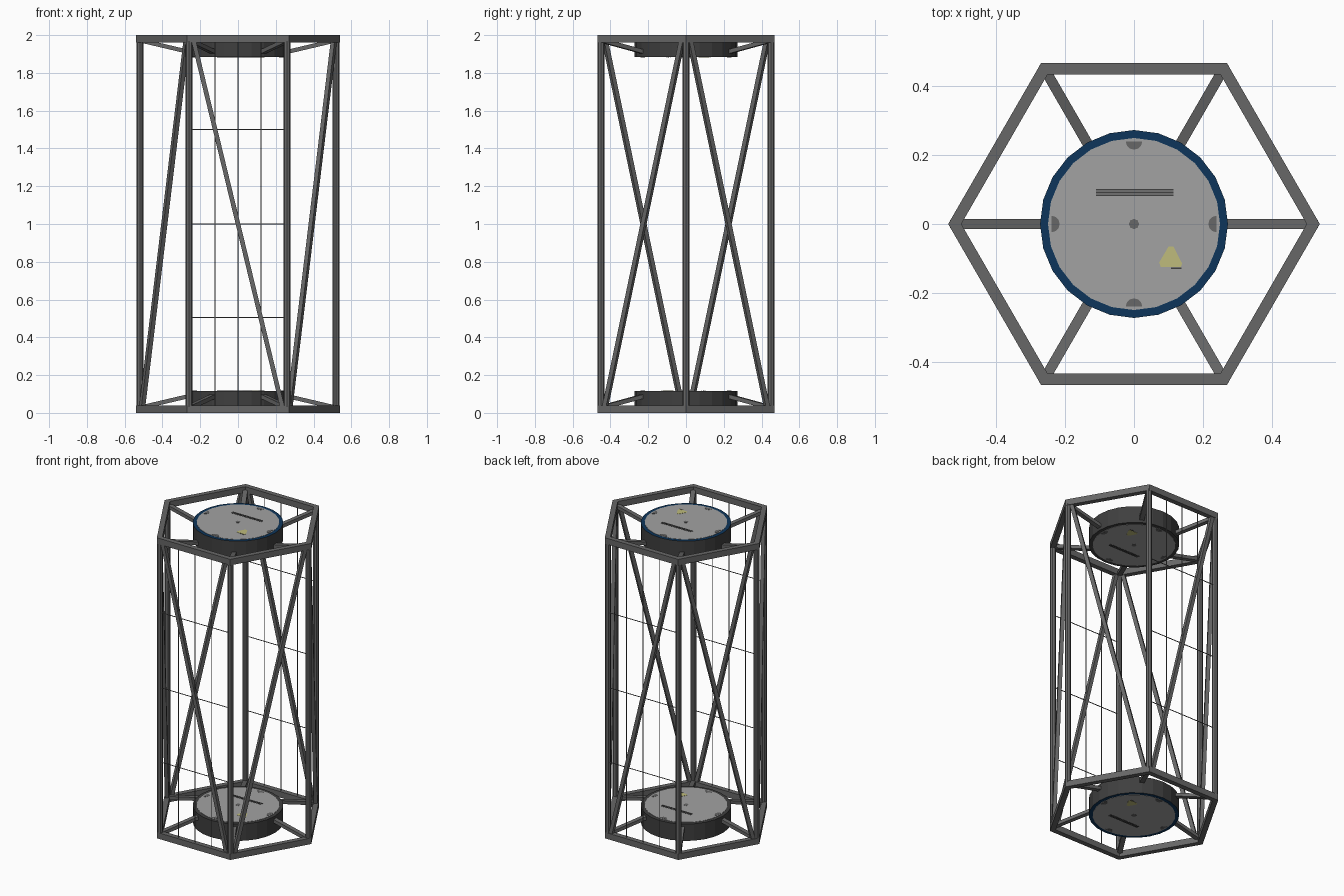
import bpy, bmesh, math
from mathutils import Matrix, Vector

if "Cube" in bpy.data.objects:
    bpy.data.objects.remove(bpy.data.objects["Cube"])


def material(name, rgb):
    m = bpy.data.materials.new(name)
    m.diffuse_color = (*rgb, 1)
    m.use_nodes = True
    m.node_tree.nodes["Principled BSDF"].inputs["Base Color"].default_value = m.diffuse_color
    return m


FRAME = material("frame grey", (0.135, 0.135, 0.135))
DRUM = material("drum charcoal", (0.05, 0.05, 0.05))
BLUE = material("navy blue", (0.004, 0.036, 0.105))
DISC = material("light grey", (0.36, 0.36, 0.36))
YELLOW = material("pale yellow", (0.52, 0.5, 0.2))


def finish(name, bm, *mats):
    bmesh.ops.recalc_face_normals(bm, faces=bm.faces)
    me = bpy.data.meshes.new(name)
    bm.to_mesh(me)
    bm.free()
    for m in mats:
        me.materials.append(m)
    ob = bpy.data.objects.new(name, me)
    bpy.context.collection.objects.link(ob)
    return ob


def polar(r, deg, z=0):
    a = math.radians(deg)
    return Vector((r * math.cos(a), r * math.sin(a), z))


def box_beam(bm, a, b, width, depth, side):
    """Rectangular bar from a to b; width is measured along side."""
    d = b - a
    z = d.normalized()
    x = (side - z * side.dot(z)).normalized()
    y = z.cross(x)
    rot = Matrix((x, y, z)).transposed().to_4x4()
    m = Matrix.Translation((a + b) / 2) @ rot @ Matrix.Diagonal((width, depth, d.length, 1))
    bmesh.ops.create_cube(bm, size=1, matrix=m)


def rod(bm, a, b, r, n):
    d = b - a
    m = Matrix.Translation((a + b) / 2) @ d.to_track_quat('Z', 'Y').to_matrix().to_4x4()
    bmesh.ops.create_cone(bm, cap_ends=True, segments=n, radius1=r, radius2=r,
                          depth=d.length, matrix=m)


def plate(name, pts, z0, z1, mat, flip):
    """Thin extruded outline, laid on an upward or downward facing cap."""
    bm = bmesh.new()
    f = bm.faces.new([bm.verts.new((x, y, 0)) for x, y in pts])
    g = bmesh.ops.extrude_face_region(bm, geom=[f])
    bmesh.ops.translate(bm, vec=(0, 0, z1 - z0),
                        verts=[v for v in g["geom"] if isinstance(v, bmesh.types.BMVert)])
    m = Matrix.Rotation(math.pi if flip else 0, 4, 'X')
    m = m @ Matrix.Translation((0, 0, -z0 if flip else z0))
    if flip:   # thickness grows downward from the cap
        m = Matrix.Translation((0, 0, z0)) @ Matrix.Rotation(math.pi, 4, 'X')
    bmesh.ops.transform(bm, matrix=m, verts=bm.verts)
    finish(name, bm, mat)


def circle(r, n, cx=0, cy=0):
    return [(cx + r * math.cos(2 * math.pi * i / n), cy + r * math.sin(2 * math.pi * i / n))
            for i in range(n)]


# hexagonal end rings
for name, z0 in (("bottom_ring", 0), ("top_ring", 1.96)):
    bm = bmesh.new()
    loops = [[bm.verts.new(polar(r, 60 * i, z)) for r, z in
              ((0.54, z0), (0.54, z0 + 0.04), (0.502, z0 + 0.04), (0.502, z0))]
             for i in range(6)]
    for i in range(6):
        p, q = loops[i], loops[(i + 1) % 6]
        for j in range(4):
            k = (j + 1) % 4
            bm.faces.new((p[j], q[j], q[k], p[k]))
    finish(name, bm, FRAME)

# corner posts
bm = bmesh.new()
for i in range(6):
    rod(bm, polar(0.52, 60 * i, 0.03), polar(0.52, 60 * i, 1.97), 0.0185, 8)
finish("corner_posts", bm, FRAME)

# zigzag braces: high at 0, 120, 240 degrees, low at the corners between
bm = bmesh.new()
for i in range(6):
    hi, lo = (i, i + 1) if i % 2 == 0 else (i + 1, i)
    a, b = polar(0.52, 60 * hi, 1), polar(0.52, 60 * lo, 1)
    t = (b - a).normalized()
    a += t * 0.025
    b -= t * 0.025
    a.z, b.z = 1.97, 0.03
    box_beam(bm, a, b, 0.024, 0.024, t)
finish("diagonal_braces", bm, FRAME)

# wire grids on front and back
for name, y in (("front_wires", -0.45), ("back_wires", 0.45)):
    bm = bmesh.new()
    for x in (-0.122, 0, 0.122):
        rod(bm, Vector((x, y, 0.03)), Vector((x, y, 1.97)), 0.0028, 6)
    for z in (0.505, 1.0, 1.5):
        rod(bm, Vector((-0.25, y, z)), Vector((0.25, y, z)), 0.0028, 6)
    finish(name, bm, FRAME)

# docking drums with spokes and cap details
LO, HI = 0.003, 0.115
for end in ("bottom", "top"):
    top = end == "top"
    z0, z1 = (2 - HI, 2 - LO) if top else (LO, HI)
    bm = bmesh.new()
    m = Matrix.Translation((0, 0, (z0 + z1) / 2))
    bmesh.ops.create_cone(bm, cap_ends=True, segments=24, radius1=0.273, radius2=0.273,
                          depth=z1 - z0, matrix=m)
    drum = finish(end + "_drum", bm, DRUM, BLUE)
    for p in drum.data.polygons:   # only the outward cap is blue
        if (p.normal.z if top else -p.normal.z) > 0.9:
            p.material_index = 1

    bm = bmesh.new()
    for i in range(6):
        a, b = polar(0.51, 60 * i, 0.03), polar(0.255, 60 * i, 0.09)
        if top:
            a.z, b.z = 2 - a.z, 2 - b.z
        box_beam(bm, a, b, 0.03, 0.022, polar(1, 60 * i + 90))
    finish(end + "_spokes", bm, FRAME)

    for side, z, flip in (("lower", z0, True), ("upper", z1, False)):
        n = f"{end}_{side}_"
        s = -1 if flip else 1

        def add(part, pts, mat, h0=0.0012, h1=0.0028):
            plate(n + part, pts, z + s * h0, z + s * h0 + (h1 - h0), mat, flip)

        add("disc", circle(0.25, 24), DISC, 0, 0.0016)
        for i in range(4):
            p = polar(0.222, 90 * i)
            # half-round edge notches
            arc = [p + polar(0.024, 90 * i + 90 + 30 * k) - polar(-0.018, 90 * i) for k in range(7)]
            add(f"notch_{i}", [(v.x, v.y) for v in arc], FRAME)
        add("centre_dot", circle(0.015, 8), FRAME)
        for k, y in enumerate((0.083, 0.091, 0.099)):
            add(f"stripe_{k}", [(-0.11, y - 0.002), (0.115, y - 0.002),
                                (0.115, y + 0.003), (-0.11, y + 0.003)], DRUM)
        add("warning_triangle", [(0.078, -0.125), (0.136, -0.125), (0.14, -0.115),
                                 (0.115, -0.066), (0.1, -0.066), (0.073, -0.112)], YELLOW)
        add("small_mark", [(0.108, -0.131), (0.138, -0.131), (0.138, -0.127),
                           (0.108, -0.127)], DRUM)
